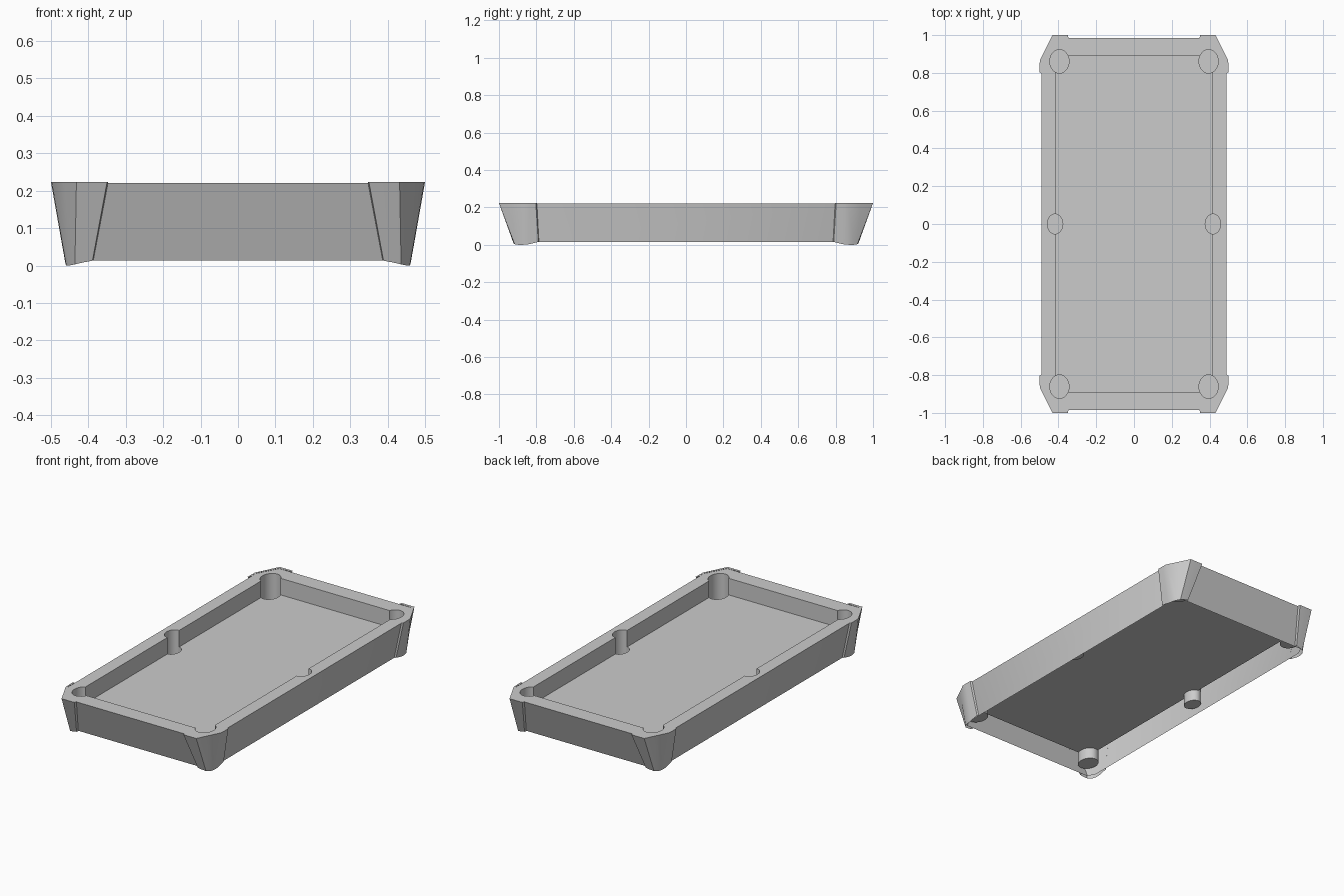
import bpy, bmesh
from mathutils import Matrix

if "Cube" in bpy.data.objects:
    bpy.data.objects.remove(bpy.data.objects["Cube"])

TOP, FIELD, SKIRT, POCKET = 0.221, 0.125, 0.014, 0.06


def make_object(name, bm):
    bmesh.ops.recalc_face_normals(bm, faces=bm.faces)
    mesh = bpy.data.meshes.new(name)
    bm.to_mesh(mesh)
    bm.free()
    obj = bpy.data.objects.new(name, mesh)
    bpy.context.collection.objects.link(obj)
    return obj


def activate(obj):
    bpy.ops.object.select_all(action='DESELECT')
    bpy.context.view_layer.objects.active = obj
    obj.select_set(True)


def octagon(bm, ax, ay, bx, by, z):
    # chamfered rectangle: a = corner point on the short side, b = on the long side
    quarter = [(bx, by), (ax, ay)]
    pts = quarter + [(-x, y) for x, y in quarter[::-1]]
    pts += [(-x, -y) for x, y in pts]
    return [bm.verts.new((x, y, z)) for x, y in pts]


# table body: tapered skirt, rail top, recessed playing field
bm = bmesh.new()
rings = [
    octagon(bm, 0.430, 0.910, 0.452, 0.865, SKIRT),
    octagon(bm, 0.425, 0.985, 0.490, 0.865, TOP),
    octagon(bm, 0.395, 0.890, 0.415, 0.870, TOP),
    octagon(bm, 0.395, 0.890, 0.415, 0.870, FIELD),
]
for low, high in zip(rings, rings[1:]):
    for i in range(8):
        j = (i + 1) % 8
        bm.faces.new((low[i], low[j], high[j], high[i]))
bm.faces.new(rings[0])
bm.faces.new(rings[-1])
body = make_object("table_body", bm)

# six oval pockets cut through rail and field
bm = bmesh.new()
pockets = [(sx * 0.395, sy * 0.861, 0.051, 0.0625) for sx in (-1, 1) for sy in (-1, 1)]
pockets += [(sx * 0.418, 0, 0.041, 0.053) for sx in (-1, 1)]
for x, y, rx, ry in pockets:
    place = Matrix.Translation((x, y, POCKET + 0.15)) @ Matrix.Diagonal((rx, ry, 0.3, 1))
    bmesh.ops.create_cone(bm, cap_ends=True, segments=32, radius1=1, radius2=1,
                          depth=1, matrix=place)
cutter = make_object("pocket_cutter", bm)
cutter.hide_render = True
cut = body.modifiers.new("pockets", 'BOOLEAN')
cut.object = cutter
cut.operation = 'DIFFERENCE'
cut.solver = 'EXACT'
activate(body)
bpy.ops.object.modifier_apply(modifier=cut.name)
bpy.data.objects.remove(cutter)

# open the underside so the table is a hollow shell
bm = bmesh.new()
bm.from_mesh(body.data)
base = [f for f in bm.faces if all(v.co.z < SKIRT + 0.002 for v in f.verts)]
bmesh.ops.delete(bm, geom=base, context='FACES')
bm.to_mesh(body.data)
bm.free()
bpy.ops.object.shade_smooth_by_angle(angle=0.5)

# corner caps: flared shields, chamfered on top and rounded below
upper = [(.347, .985), (.350, 1.0), (.390, 1.0), (.432, 1.0), (.466, .932),
         (.498, .868), (.500, .840), (.500, .803), (.490, .797)]
lower = [(.387, .911, .013), (.389, .924, .013), (.415, .922, .008),
         (.436, .916, .003), (.452, .897, 0), (.459, .870, 0),
         (.461, .840, .003), (.461, .790, .015), (.452, .786, .015)]
bm = bmesh.new()
top = [bm.verts.new((x, y, TOP + 0.002)) for x, y in upper]
bottom = [bm.verts.new(p) for p in lower]
for i in range(len(top) - 1):
    bm.faces.new((bottom[i], bottom[i + 1], top[i + 1], top[i]))
inner = [bm.verts.new((x, y, TOP + 0.002)) for x, y in ((.488, .865), (.424, .983))]
bm.faces.new(top + inner)
caps = make_object("corner_caps", bm)
mirror = caps.modifiers.new("mirror", 'MIRROR')
mirror.use_axis = (True, True, False)
mirror.use_clip = False
activate(caps)
bpy.ops.object.modifier_apply(modifier=mirror.name)
bpy.ops.object.shade_smooth_by_angle(angle=0.9)
